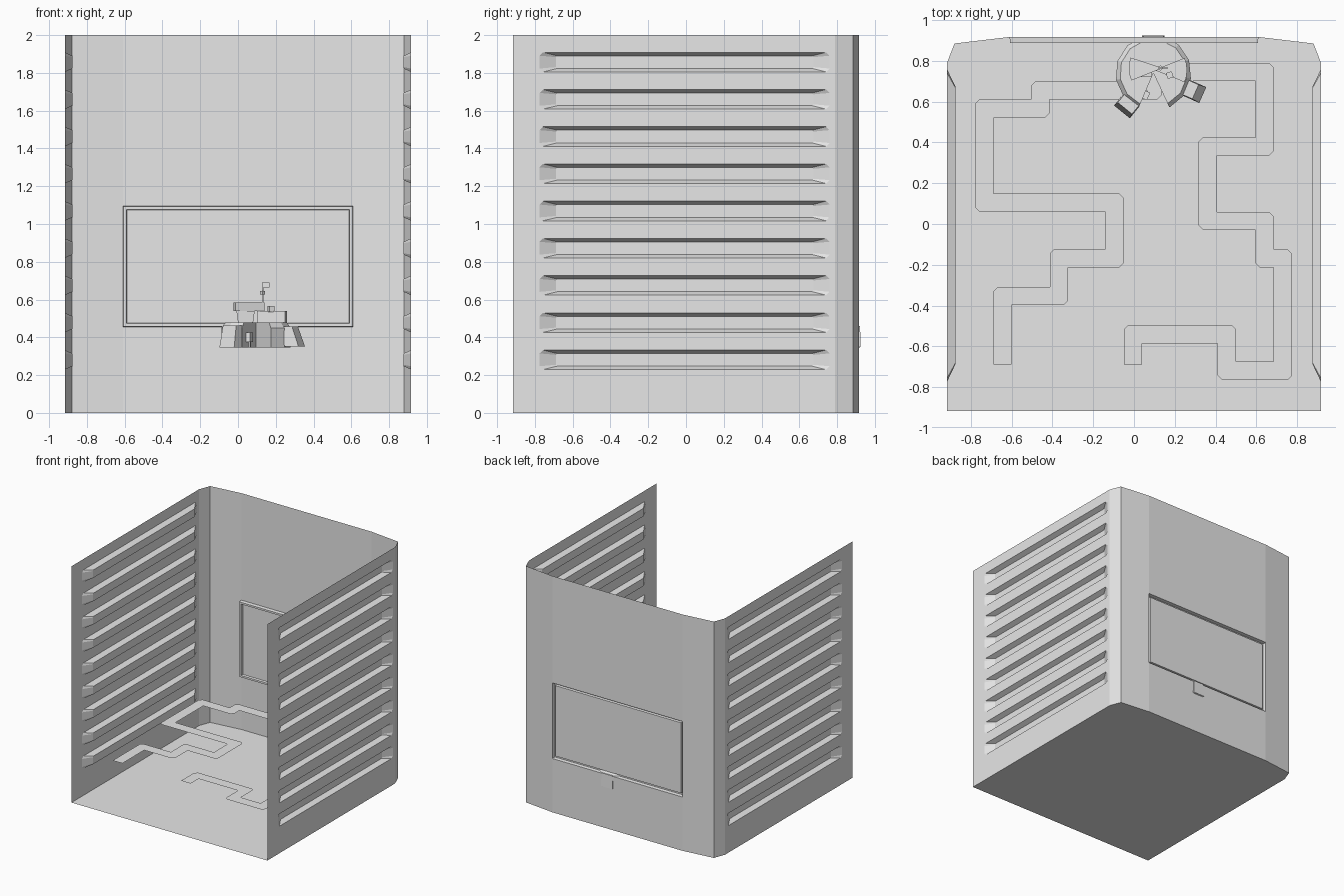
import bpy, bmesh, math
from mathutils import Vector, Matrix

if "Cube" in bpy.data.objects:
    bpy.data.objects.remove(bpy.data.objects["Cube"])

grey = bpy.data.materials.new("light_grey")
grey.use_nodes = True
grey.diffuse_color = (0.8, 0.8, 0.8, 1)
grey.node_tree.nodes["Principled BSDF"].inputs["Base Color"].default_value = (0.8, 0.8, 0.8, 1)


def finish(name, bm):
    mesh = bpy.data.meshes.new(name)
    bm.to_mesh(mesh)
    bm.free()
    mesh.materials.append(grey)
    obj = bpy.data.objects.new(name, mesh)
    bpy.context.collection.objects.link(obj)
    return obj


def sheet(columns, levels):
    """Upright sheet following a plan line, cut at the given heights."""
    bm = bmesh.new()
    grid = [[bm.verts.new((x, y, z)) for z in levels] for x, y in columns]
    for a, b in zip(grid, grid[1:]):
        for i in range(len(levels) - 1):
            bm.faces.new((a[i], b[i], b[i + 1], a[i + 1]))
    return bm


def box(name, centre, size, turn=0, taper=1, lean=0):
    """Box turned about z, with a narrower and shifted top if wanted."""
    bm = bmesh.new()
    bmesh.ops.create_cube(bm, size=1)
    for v in bm.verts:
        if v.co.z > 0:
            v.co.x *= taper
            v.co.y *= taper
        v.co = Vector(v.co[i] * size[i] for i in range(3))
        if v.co.z > 0:
            v.co.x += lean
    bm.transform(Matrix.Translation(centre) @ Matrix.Rotation(math.radians(turn), 4, "Z"))
    return finish(name, bm)


def sector(name, centre, start, end, rings, steps):
    """Pie-shaped solid; rings are (radius, height) from bottom to top."""
    bm = bmesh.new()
    loops = []
    for radius, z in rings:
        loop = [bm.verts.new((*centre, z))]
        for i in range(steps + 1):
            a = math.radians(start + (end - start) * i / steps)
            loop.append(bm.verts.new((centre[0] + radius * math.cos(a),
                                      centre[1] + radius * math.sin(a), z)))
        loops.append(loop)
    n = steps + 2
    for low, high in zip(loops, loops[1:]):
        for i in range(n):
            j = (i + 1) % n
            bm.faces.new((low[i], low[j], high[j], high[i]))
    bm.faces.new(loops[0][::-1])
    bm.faces.new(loops[-1])
    return finish(name, bm)


# Side walls and back corners, with nine grooves pressed inward
W = 0.917
corner = [(W, 0.79), (0.88, 0.885), (0.61, W)]
groove_mids = [0.281 + 0.197 * i for i in range(9)]
levels = [0] + [m + d for m in groove_mids for d in (-0.052, 0.052)] + [2]
bm = sheet([(W, -W), (W, -0.775), (W, 0.76)] + corner, levels)


def groove_faces():
    found = []
    for f in bm.faces:
        c = f.calc_center_median()
        if abs(c.y) < 0.05 and min(abs(c.z - m) for m in groove_mids) < 0.02:
            found.append(f)
    return found


corners = list({v for f in groove_faces() for v in f.verts})
bmesh.ops.bevel(bm, geom=corners, offset=0.018, segments=1, affect="VERTICES")
bm.normal_update()
grooves = groove_faces()
bmesh.ops.inset_individual(bm, faces=grooves, thickness=0.02)
for f in grooves:
    for v in f.verts:
        v.co.x -= 0.041
        v.co.y *= 0.91
walls = finish("side_walls", bm)
mirror = walls.modifiers.new("mirror", "MIRROR")
mirror.use_axis[0] = True

# Back wall with a framed panel pushed in
bm = sheet([(0.61, W), (-0.61, W)], [0, 0.455, 1.095, 2])
bm.normal_update()
panel = [f for f in bm.faces if 0.6 < f.calc_center_median().z < 0.9]
for thickness, shift in ((0.004, -0.03), (0.022, 0), (0.005, 0.018)):
    bmesh.ops.inset_individual(bm, faces=panel, thickness=thickness)
    for v in panel[0].verts:
        v.co.y += shift
finish("back_wall", bm)

# Floor
bm = bmesh.new()
half = [(W, -W)] + corner
outline = half + [(-x, y) for x, y in reversed(half)]
bm.faces.new([bm.verts.new((x, y, 0)) for x, y in outline])
finish("floor", bm)

# Winding track hovering over the floor, outer corners clipped
path = [(-0.645, -0.69), (-0.645, -0.353), (-0.368, -0.353), (-0.368, -0.168),
        (-0.095, -0.168), (-0.095, 0.105), (-0.735, 0.105), (-0.735, 0.565),
        (-0.46, 0.565), (-0.46, 0.655), (0.09, 0.655), (0.09, 0.745),
        (0.64, 0.745), (0.64, 0.38), (0.362, 0.38), (0.362, 0.015),
        (0.64, 0.015), (0.64, -0.168), (0.73, -0.168), (0.73, -0.72),
        (0.455, -0.72), (0.455, -0.54), (-0.005, -0.54), (-0.005, -0.69)]
bm = bmesh.new()
pts = [Vector((x, y, 0.33)) for x, y in path]
hw, clip = 0.045, 0.022
up = Vector((0, 0, 1))
last = None
for i, p in enumerate(pts):
    d0 = (p - pts[i - 1]).normalized() if i else (pts[1] - p).normalized()
    d1 = (pts[i + 1] - p).normalized() if i + 1 < len(pts) else d0
    side = up.cross(d0) * hw
    turn = d0.cross(d1).z
    if abs(turn) < 0.5:
        enter = leave = (bm.verts.new(p + side), bm.verts.new(p - side))
    else:
        s = 1 if turn > 0 else -1
        inner = bm.verts.new(p + (d1 - d0) * hw)
        tip = p - (d1 - d0) * hw
        o1, o2 = bm.verts.new(tip - d0 * clip), bm.verts.new(tip + d1 * clip)
        enter = (inner, o1) if s > 0 else (o1, inner)
        leave = (inner, o2) if s > 0 else (o2, inner)
        bm.faces.new((inner, o1, o2) if s > 0 else (inner, o2, o1))
    if last:
        bm.faces.new((last[0], last[1], enter[1], enter[0]))
    last = leave
finish("track", bm)

# Vehicle hull: round with an open wedge at the front
hub = Vector((0.095, 0.74, 0))
sector("vehicle_hull", hub.xy, -65, 247, [(0.186, 0.345), (0.186, 0.45), (0.165, 0.478)], 11)

# Three pods around the hull
for name, angle, reach, size, lean in (
        ("front_right_pod", 231, 0.215, (0.06, 0.1, 0.115), -0.02),
        ("front_left_pod", 336, 0.225, (0.08, 0.085, 0.105), -0.035),
        ("rear_pod", 90, 0.15, (0.07, 0.11, 0.11), 0)):
    a = math.radians(angle)
    centre = hub + Vector((math.cos(a) * reach, math.sin(a) * reach, 0.405))
    box(name, centre, size, angle, 0.9, lean)

# Console inside the wedge
box("console", (0.06, 0.63, 0.4), (0.025, 0.04, 0.05), -25)
box("console_post", (0.06, 0.65, 0.365), (0.012, 0.012, 0.04), -25)

# Upper deck: two fan-shaped blocks and a support
sector("deck_block", (0.1, 0.755), -22, 22, [(0.16, 0.478), (0.16, 0.54)], 4)
sector("turret_block", (0.14, 0.765), 162, 202, [(0.165, 0.54), (0.165, 0.585)], 4)
box("turret_support", (0.04, 0.75, 0.509), (0.08, 0.05, 0.062), 0, 1.2)
box("hatch", (0.175, 0.73, 0.55), (0.03, 0.03, 0.03), 20)

# Mast and flag
box("mast", (0.13, 0.765, 0.635), (0.008, 0.008, 0.11))
box("mast_collar", (0.13, 0.765, 0.635), (0.018, 0.018, 0.018), 45)
box("flag", (0.147, 0.765, 0.677), (0.04, 0.006, 0.028))
